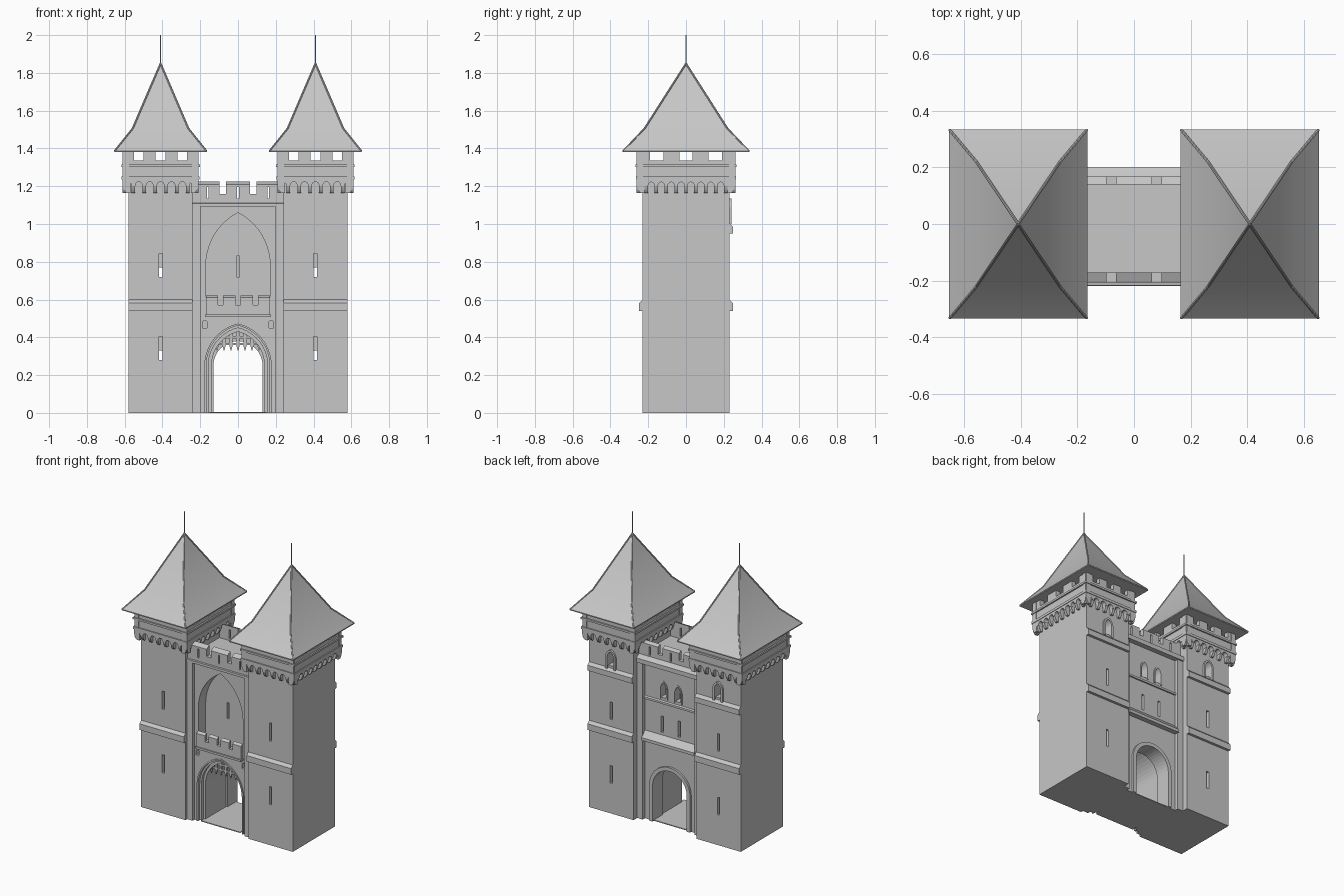
import bpy, bmesh, math
from mathutils import Matrix, Vector

if "Cube" in bpy.data.objects:
    bpy.data.objects.remove(bpy.data.objects["Cube"])

# One stone grey for everything
stone = bpy.data.materials.new("stone_grey")
stone.use_nodes = True
GREY = (0.57, 0.57, 0.57, 1)
stone.diffuse_color = GREY
stone.node_tree.nodes["Principled BSDF"].inputs["Base Color"].default_value = GREY


def prism(bm, profile, a, b, axis="y"):
    """Extrude a (u, z) profile from a to b along x or y."""
    place = (lambda u, t, z: (u, t, z)) if axis == "y" else (lambda u, t, z: (t, u, z))
    rings = [[bm.verts.new(place(u, t, z)) for u, z in profile] for t in (a, b)]
    bm.faces.new(rings[0])
    bm.faces.new(rings[1][::-1])
    n = len(profile)
    for i in range(n):
        j = (i + 1) % n
        bm.faces.new((rings[0][i], rings[1][i], rings[1][j], rings[0][j]))


def box(bm, x0, x1, y0, y1, z0, z1):
    prism(bm, [(x0, z0), (x1, z0), (x1, z1), (x0, z1)], y0, y1)


def finish(bm, name, matrix=None, smooth=True):
    bmesh.ops.recalc_face_normals(bm, faces=bm.faces)
    if matrix:
        bm.transform(matrix)
    mesh = bpy.data.meshes.new(name)
    bm.to_mesh(mesh)
    bm.free()
    mesh.materials.append(stone)
    obj = bpy.data.objects.new(name, mesh)
    bpy.context.collection.objects.link(obj)
    bpy.ops.object.select_all(action="DESELECT")
    obj.select_set(True)
    bpy.context.view_layer.objects.active = obj
    if smooth:
        bpy.ops.object.shade_smooth_by_angle(angle=math.radians(30))
    return obj


def make(name, draw, matrix=None, smooth=True):
    bm = bmesh.new()
    draw(bm)
    return finish(bm, name, matrix, smooth)


def cut(target, draw):
    """Subtract a drawn solid and drop the cutter."""
    cutter = make("cutter", draw, smooth=False)
    cutter.hide_render = True
    mod = target.modifiers.new("cut", "BOOLEAN")
    mod.operation, mod.solver, mod.object = "DIFFERENCE", "EXACT", cutter
    bpy.context.view_layer.objects.active = target
    bpy.ops.object.modifier_apply(modifier="cut")
    bpy.data.objects.remove(cutter)


def arch(w, base, spring, rise, cx=0, steps=10):
    """Arch outline from right foot over the top to left foot; rise > w is pointed."""
    r = (w * w + rise * rise) / (2 * w)
    end = math.atan2(rise, r - w)
    right = [(w - r + r * math.cos(end * i / steps), spring + r * math.sin(end * i / steps))
             for i in range(steps + 1)]
    left = [(-x, z) for x, z in right[-2::-1]]
    return [(cx + x, z) for x, z in [(w, base)] + right + left + [(-w, base)]]


def arch_ring(bm, w, base, spring, rise, t, a, b, cx=0):
    prism(bm, arch(w + t, base, spring, rise + t, cx) + arch(w, base, spring, rise, cx)[::-1], a, b)


def band(bm, x0, x1, y, out, z0, z1, slope):
    """Projecting string course with a sloped top; sign of out sets the side."""
    prism(bm, [(y - out * 0.2, z0), (y + out, z0), (y + out, z1 - slope), (y, z1), (y - out * 0.2, z1)], x0, x1, "x")


def merlons(bm, x0, x1, gaps, gap, ya, yb, z0, zb, za):
    """Merlons separated by gaps, top sloping from zb at yb to za at ya."""
    edges = [x0] + [e for g in gaps for e in (g - gap / 2, g + gap / 2)] + [x1]
    for a, b in zip(edges[::2], edges[1::2]):
        prism(bm, [(ya, z0), (yb, z0), (yb, zb), (ya, za)], a, b, "x")


# ---------- Towers ----------
HX, HY, OUT = 0.17, 0.23, 0.032


def corbel_table(bm, half, dist):
    n = round(2 * half / 0.054)
    step = 2 * half / n
    outline = [(-half, 1.245), (half, 1.245)]
    for i in range(n):
        c = half - step * (i + 0.5)
        r = step * 0.32
        outline += [(c + step / 2, 1.2)] + arch(r, 1.2, 1.205, r, c, 4)
    prism(bm, outline + [(-half, 1.2)], -dist - OUT, -dist + 0.01)
    corbel = [(0.01, 1.165), (-0.012, 1.165), (-0.024, 1.18), (-0.03, 1.202), (0.01, 1.202)]
    for i in range(n + 1):
        c = -half + step * i
        c = max(-half + 0.009, min(half - 0.009, c))
        prism(bm, [(u - dist, z) for u, z in corbel], c - 0.009, c + 0.009, "x")


def head_wall(bm, half, dist, spread, width):
    front = -dist - OUT
    box(bm, -half, half, front + 0.004, front + 0.035, 1.24, 1.337)
    box(bm, -half - 0.004, half + 0.004, front - 0.004, front + 0.02, 1.235, 1.252)
    box(bm, -half - 0.006, half + 0.006, front - 0.006, front + 0.02, 1.303, 1.316)
    edges = [-half] + [c + s * width / 2 for c in (-spread, 0, spread) for s in (-1, 1)] + [half]
    for a, b in zip(edges[::2], edges[1::2]):
        box(bm, a, b, front + 0.004, front + 0.035, 1.337, 1.387)


def roof(bm):
    levels = [(0.245, 0.335, 1.38), (0.245, 0.335, 1.387), (0.148, 0.22, 1.505)]
    rings = [[bm.verts.new((sx * x, sy * y, z)) for sx, sy in ((1, 1), (-1, 1), (-1, -1), (1, -1))]
             for x, y, z in levels]
    tip = bm.verts.new((0, 0, 1.85))
    bm.faces.new(rings[0])
    for i in range(4):
        j = (i + 1) % 4
        for low, high in zip(rings, rings[1:]):
            bm.faces.new((low[i], low[j], high[j], high[i]))
        bm.faces.new((rings[2][i], rings[2][j], tip))


def rod(bm, p, q, r):
    p, q = Vector(p), Vector(q)
    turn = (q - p).to_track_quat("Z", "Y").to_matrix().to_4x4()
    bmesh.ops.create_cone(bm, cap_ends=True, segments=8, radius1=r, radius2=r, depth=(q - p).length,
                          matrix=Matrix.Translation((p + q) / 2) @ turn)


def hips(bm):
    for sx in (1, -1):
        for sy in (1, -1):
            path = [(sx * 0.243, sy * 0.333, 1.386), (sx * 0.148, sy * 0.22, 1.505), (0, 0, 1.85)]
            rod(bm, path[0], path[1], 0.005)
            rod(bm, path[1], path[2], 0.005)


for side, cx in (("left", 0.41), ("right", -0.41)):
    shift = Matrix.Translation((cx, 0, 0))
    shaft = make(side + "_tower_shaft", lambda bm: box(bm, cx - HX, cx + HX, -HY, HY, 0, 1.25))
    for z in (0.28, 0.72):
        cut(shaft, lambda bm: box(bm, cx - 0.009, cx + 0.009, -0.3, 0.02, z, z + 0.125))
        cut(shaft, lambda bm: box(bm, cx - 0.009, cx + 0.009, 0, 0.3, z - 0.07, z + 0.05))
    cut(shaft, lambda bm: prism(bm, arch(0.024, 1.02, 1.08, 0.04, cx), 0.17, 0.3))
    make(side + "_tower_window_frame", lambda bm: arch_ring(bm, 0.024, 1.0, 1.08, 0.04, 0.014, 0.22, 0.242, cx))

    def bands(bm):
        band(bm, cx - HX, cx + HX, -HY, -0.018, 0.54, 0.6, 0.018)
        band(bm, cx - HX, cx + HX, HY, 0.018, 0.54, 0.6, 0.018)
        band(bm, cx - HX, cx + HX, HY, 0.018, 0.95, 1.005, 0.018)
    make(side + "_tower_bands", bands)

    for k, face in enumerate(("front", "left", "back", "right")):
        half, dist, spread, width = (HX + OUT, HY, 0.115, 0.052) if k % 2 == 0 else (HY + OUT, HX, 0.155, 0.07)
        turn = shift @ Matrix.Rotation(k * math.pi / 2, 4, "Z")
        make(f"{side}_tower_{face}_corbels", lambda bm: corbel_table(bm, half, dist), turn)
        make(f"{side}_tower_{face}_gallery", lambda bm: head_wall(bm, half, dist, spread, width), turn)
    make(side + "_roof", roof, shift)
    make(side + "_roof_hips", hips, shift)
    make(side + "_spire", lambda bm: rod(bm, (0, 0, 1.83), (0, 0, 2.0), 0.003), shift)

# ---------- Gatehouse between the towers ----------
F, B = -0.19, 0.165
body = make("gatehouse_wall", lambda bm: box(bm, -0.25, 0.25, F, B, 0, 1.12))
cut(body, lambda bm: prism(bm, arch(0.17, 0.535, 0.78, 0.28), F - 0.05, F + 0.08))
cut(body, lambda bm: box(bm, -0.007, 0.007, F, F + 0.14, 0.72, 0.83))
for w, apex, depth in ((0.172, 0.465, 0.015), (0.157, 0.45, 0.035), (0.14, 0.43, 0.26)):
    cut(body, lambda bm: prism(bm, arch(w, -0.05, 0.25, apex - 0.25), F - 0.05, F + depth))
cut(body, lambda bm: prism(bm, arch(0.13, -0.05, 0.25, 0.13), 0, B + 0.05))
for s in (1, -1):
    cut(body, lambda bm: prism(bm, arch(0.012, 0.45, 0.478, 0.012, s * 0.176, 4), F - 0.05, F + 0.03))
    cut(body, lambda bm: box(bm, s * 0.065 - 0.009, s * 0.065 + 0.009, B - 0.05, B + 0.05, 0.63, 0.74))
    cut(body, lambda bm: prism(bm, arch(0.022, 0.87, 0.93, 0.045, s * 0.055), B - 0.05, B + 0.05))
make("gate_floor", lambda bm: box(bm, -0.15, 0.15, F, B, 0, 0.006))


def pilasters(bm):
    for x in (-0.22, 0.22):
        box(bm, x - 0.022, x + 0.022, F - 0.022, F + 0.01, 0, 1.1)
        box(bm, x - 0.022, x + 0.022, B - 0.01, B + 0.025, 0, 1.1)


make("gatehouse_pilasters", pilasters)


def trim(bm):
    band(bm, -0.24, 0.24, F, -0.027, 1.092, 1.115, 0.006)
    band(bm, -0.24, 0.24, B, 0.035, 1.08, 1.13, 0.02)
    band(bm, -0.2, 0.2, B, 0.035, 0.55, 0.61, 0.04)
    band(bm, -0.2, 0.2, B, 0.01, 0.83, 0.85, 0.006)
    arch_ring(bm, 0.168, 0, 0.25, 0.213, 0.01, F - 0.008, F + 0.012)
    arch_ring(bm, 0.13, 0, 0.25, 0.13, 0.026, B - 0.01, B + 0.014)
    for x in (-0.055, 0.055):
        arch_ring(bm, 0.022, 0.86, 0.93, 0.045, 0.01, B - 0.01, B + 0.006, x)


make("gatehouse_mouldings", trim)

# Battlements, pierced by slits in each merlon
for name, ya, yb, za, zb in (("front", -0.207, -0.172, 1.21, 1.225), ("back", 0.168, 0.14, 1.21, 1.22)):
    def battlement(bm):
        box(bm, -0.24, 0.24, min(ya, yb), max(ya, yb), 1.105, 1.16)
    low = make(name + "_parapet", battlement)
    high = make(name + "_merlons", lambda bm: merlons(bm, -0.24, 0.24, (-0.08, 0.08), 0.034, ya, yb, 1.16, zb, za))
    for x in (-0.16, 0, 0.16):
        for part in (low, high):
            cut(part, lambda bm: box(bm, x - 0.005, x + 0.005, min(ya, yb) - 0.02, max(ya, yb) + 0.02, 1.135, 1.195))


# Balcony over the gate
def balcony(bm):
    box(bm, -0.175, 0.175, F - 0.03, F + 0.01, 0.508, 0.522)
    box(bm, -0.17, 0.17, F - 0.022, F, 0.522, 0.57)
    merlons(bm, -0.17, 0.17, (-0.092, 0, 0.092), 0.027, F - 0.022, F, 0.57, 0.622, 0.612)


make("balcony", balcony)


# Raised portcullis with pointed feet
def portcullis(bm):
    y = F + 0.06
    for i in range(-3, 4):
        x = i * 0.037
        foot = [(x - 0.007, 0.35), (x, 0.325), (x + 0.007, 0.35), (x + 0.007, 0.44), (x - 0.007, 0.44)]
        prism(bm, foot, y - 0.006, y + 0.006)
    for z in (0.365, 0.4):
        box(bm, -0.13, 0.13, y - 0.005, y + 0.005, z - 0.006, z + 0.006)


make("portcullis", portcullis)
